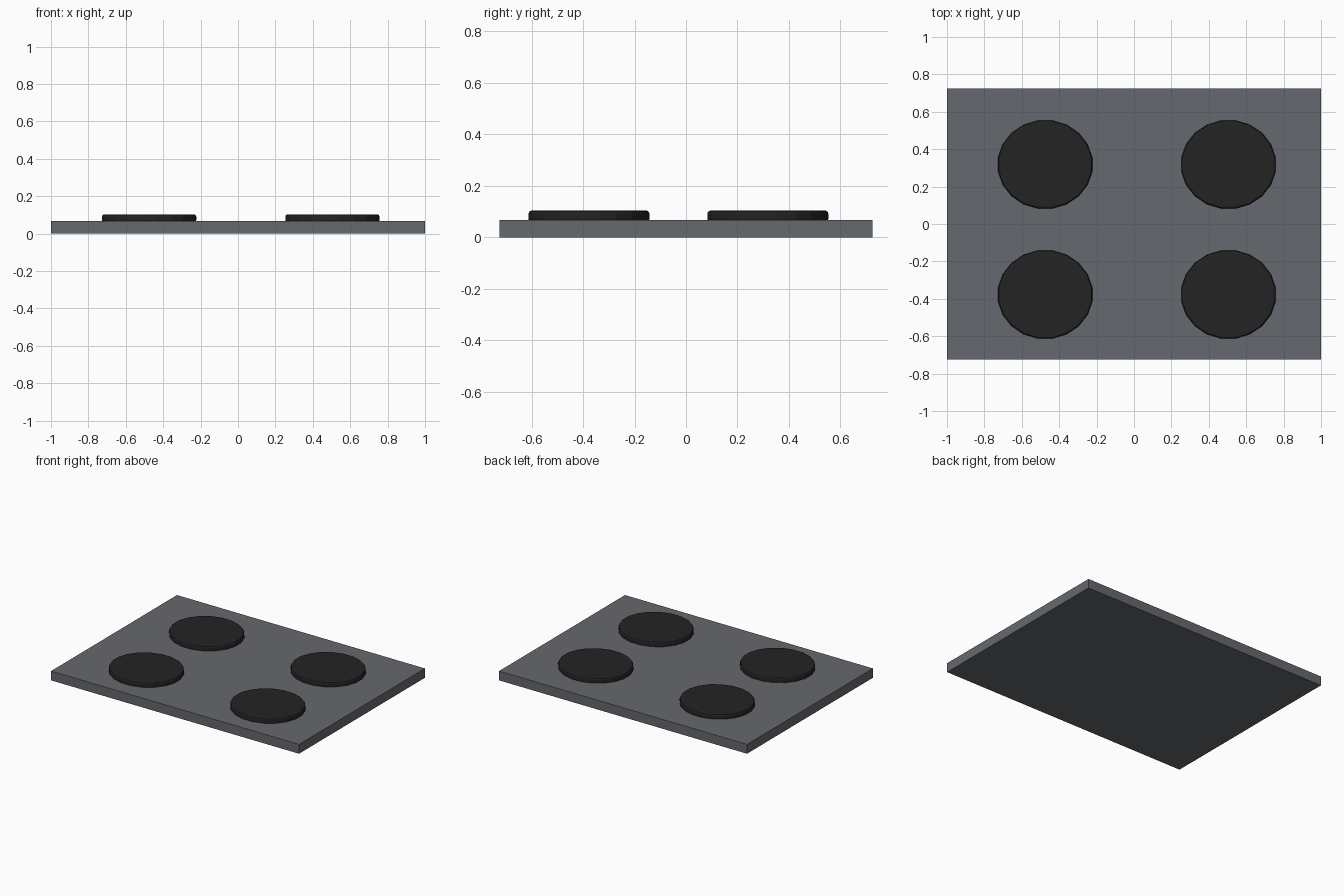
import bpy, bmesh, math

if "Cube" in bpy.data.objects:
    bpy.data.objects.remove(bpy.data.objects["Cube"])

def material(name, rgb):
    m = bpy.data.materials.new(name)
    m.diffuse_color = (*rgb, 1)
    m.use_nodes = True
    m.node_tree.nodes["Principled BSDF"].inputs["Base Color"].default_value = m.diffuse_color
    return m

steel = material("grey steel", (0.13, 0.14, 0.155))
iron = material("black iron", (0.017, 0.017, 0.017))

def add_object(name, bm, mat):
    bmesh.ops.recalc_face_normals(bm, faces=bm.faces)
    mesh = bpy.data.meshes.new(name)
    bm.to_mesh(mesh)
    bm.free()
    mesh.materials.append(mat)
    ob = bpy.data.objects.new(name, mesh)
    bpy.context.collection.objects.link(ob)
    return ob

# Flat rectangular plate
bm = bmesh.new()
bmesh.ops.create_cube(bm, size=1)
for v in bm.verts:
    v.co = (v.co.x * 2, v.co.y * 1.45, (v.co.z + 0.5) * 0.068)
add_object("hob_plate", bm, steel)

# Slightly oval burner discs with a rounded upper rim
SIDES = 20
PROFILE = [(0.985, 0.06), (1.0, 0.072), (1.0, 0.092), (0.985, 0.1), (0.96, 0.103)]

def burner(name, cx, cy):
    bm = bmesh.new()
    rings = []
    for r, z in PROFILE:
        rings.append([bm.verts.new((cx + 0.255 * r * math.cos(a), cy + 0.238 * r * math.sin(a), z))
                      for a in (math.tau * (i + 0.5) / SIDES for i in range(SIDES))])
    for lo, hi in zip(rings, rings[1:]):
        for i in range(SIDES):
            j = (i + 1) % SIDES
            bm.faces.new((lo[i], lo[j], hi[j], hi[i]))
    bm.faces.new(rings[0][::-1])
    bm.faces.new(rings[-1])
    add_object(name, bm, iron)

for row, y in (("front", -0.377), ("back", 0.318)):
    for side, x in (("left", -0.475), ("right", 0.505)):
        burner(f"{row}_{side}_burner", x, y)
